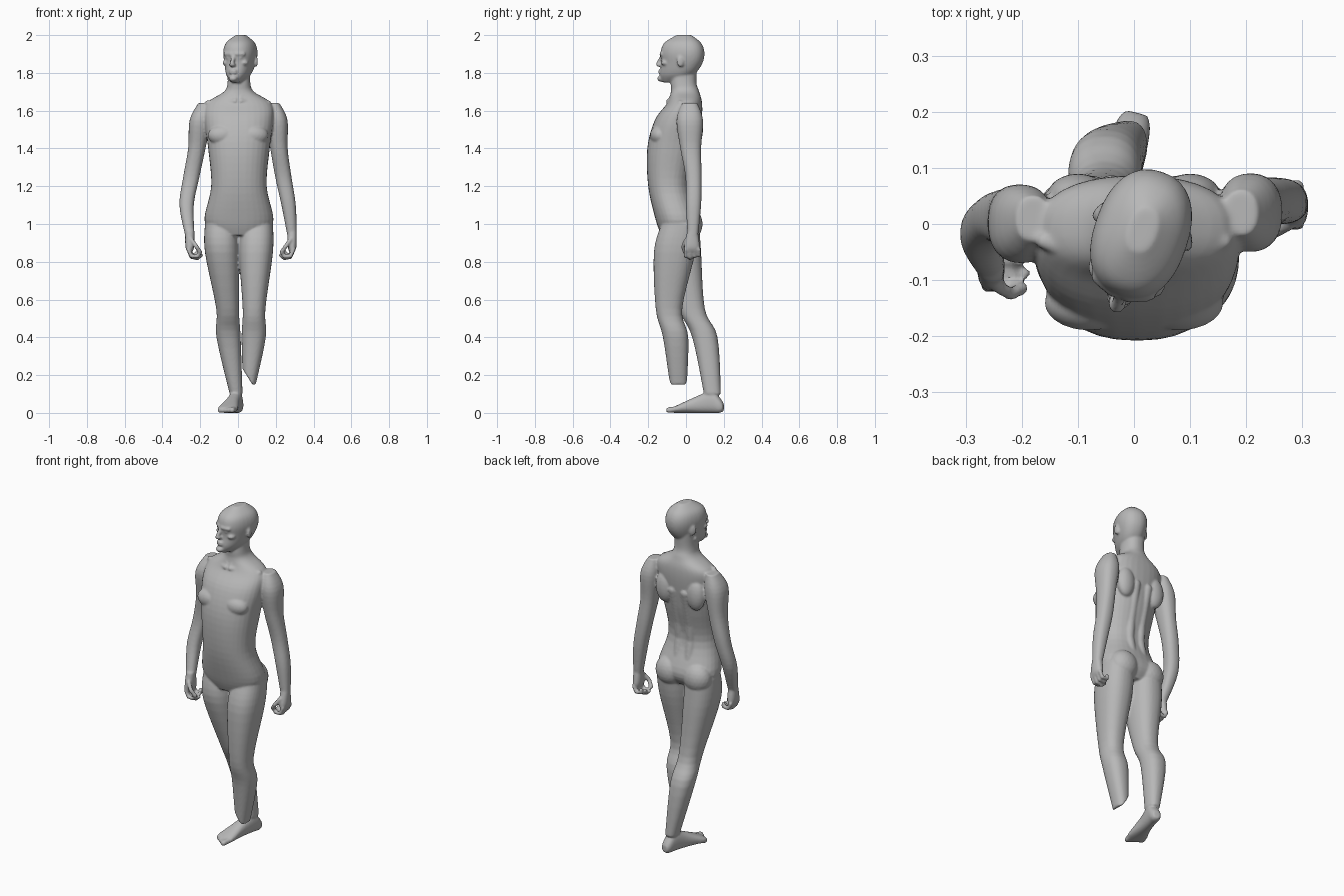
import bpy, bmesh, math
from math import cos, sin, pi, radians
from mathutils import Matrix, Vector

if "Cube" in bpy.data.objects:
    bpy.data.objects.remove(bpy.data.objects["Cube"], do_unlink=True)

bm = bmesh.new()
IDENTITY = Matrix.Identity(4)
SIDES = 32
STEPS = 5
SQUARENESS = 2.3

# One ball, reused for every muscle, finger and toe
template = bmesh.new()
bmesh.ops.create_icosphere(template, subdivisions=3, radius=1)
template.verts.index_update()
BALL_POINTS = [vertex.co.copy() for vertex in template.verts]
BALL_FACES = [[vertex.index for vertex in face.verts] for face in template.faces]
template.free()


def spline(before, start, end, after, t):
    """Smooth interpolation between the values start and end."""
    tangent_in = (end - before) / 2
    tangent_out = (after - start) / 2
    bend = start - end
    cubic = bend + bend + tangent_in + tangent_out
    return start + t * (tangent_in + t * (-bend - tangent_in - cubic + t * cubic))


def rounded(angle_value):
    """Turn a sine or cosine into its slightly squared counterpart."""
    return math.copysign(abs(angle_value) ** (2 / SQUARENESS), angle_value)


def loft(sections, matrix=IDENTITY):
    """Skin rounded sections given as (x, y, z, half width, half depth)."""
    last = len(sections) - 1
    dense = []
    for i in range(last):
        window = [sections[min(max(i + offset, 0), last)] for offset in (-1, 0, 1, 2)]
        for step in range(STEPS):
            dense.append([spline(*values, step / STEPS) for values in zip(*window)])
    dense.append(sections[last])
    rings = []
    for x, y, z, half_width, half_depth in dense:
        ring = []
        for k in range(SIDES):
            angle = 2 * pi * k / SIDES
            point = Vector((x + half_width * rounded(cos(angle)), y + half_depth * rounded(sin(angle)), z))
            ring.append(bm.verts.new(matrix @ point))
        rings.append(ring)
    for lower, upper in zip(rings, rings[1:]):
        for k in range(SIDES):
            following = (k + 1) % SIDES
            bm.faces.new((lower[k], lower[following], upper[following], upper[k]))
    bm.faces.new(list(reversed(rings[0])))
    bm.faces.new(rings[-1])


def trunk(profile, matrix=IDENTITY):
    """Loft a symmetric form from (height, half width, front, back)."""
    loft([(0, (front + back) / 2, height, half_width, (back - front) / 2)
          for height, half_width, front, back in profile], matrix)


def limb(joints, thickness):
    """Loft a limb along its joints with a shared thickness profile."""
    loft([(*joint, *size) for joint, size in zip(joints, thickness)])


def add_ball(points, matrix):
    """Add the ball's faces over moved copies of its points."""
    corners = [bm.verts.new(matrix @ point) for point in points]
    for face in BALL_FACES:
        bm.faces.new([corners[index] for index in face])


def blob(centre, radii, matrix=IDENTITY):
    """Ellipsoid muscle or feature."""
    place = matrix @ Matrix.Translation(centre) @ Matrix.Diagonal((*radii, 1))
    add_ball(BALL_POINTS, place)


def rope(points, radius, matrix=IDENTITY):
    """Chain of capsules through the points, each a ball pulled apart."""
    path = [Vector(point) for point in points]
    for start, end in zip(path, path[1:]):
        add_ball([point * radius + (end if point.dot(end - start) > 0 else start)
                  for point in BALL_POINTS], matrix)


# Left leg, cut off at a slant above the ankle
leg_thickness = [(.085, .1), (.09, .11), (.06, .07), (.064, .067), (.034, .045)]
limb([(.1, -.03, 1), (.095, -.06, .85), (.085, -.09, .55), (.083, -.055, .4), (.06, -.04, .15)],
     leg_thickness)
cut = bmesh.ops.bisect_plane(
    bm, geom=bm.verts[:] + bm.edges[:] + bm.faces[:],
    plane_co=(.02, 0, .24), plane_no=(-.8, 0, -.5), clear_outer=True)
cut_edges = [item for item in cut["geom_cut"] if isinstance(item, bmesh.types.BMEdge)]
bmesh.ops.holes_fill(bm, edges=cut_edges, sides=0)

# Right leg, trailing behind
limb([(-.09, -.03, 1), (-.085, -.03, .85), (-.055, .03, .55), (-.05, .1, .4), (-.01, .14, .1)],
     leg_thickness)

# Right foot, lofted from heel to toes and turned outwards
foot = (Matrix.Translation((-.01, .14, 0))
        @ Matrix.Rotation(radians(-14), 4, "Z") @ Matrix.Rotation(radians(90), 4, "X"))
trunk([(-.06, .02, .01, .05), (-.04, .03, 0, .08), (0, .034, 0, .12),
       (.08, .038, 0, .09), (.18, .053, 0, .045), (.21, .045, 0, .03)], foot)
for toe in range(5):
    across = .036 - toe * .019
    tip = .23 - toe * .008
    size = .015 - toe * .001
    rope([(across, .02, tip - .04), (across, size, tip)], size, foot)

# Torso and neck
trunk([(.94, .13, -.13, .04), (1.02, .183, -.16, .075), (1.2, .147, -.2, .02),
       (1.4, .163, -.205, .06), (1.55, .183, -.165, .083), (1.64, .17, -.1, .085),
       (1.7, .08, -.08, .07), (1.75, .06, -.08, .055), (1.84, .06, -.07, .06)],
      Matrix.Translation((.005, 0, 0)))

# Paired muscles of the chest, back, seat, collar and neck
for side in (-1, 1):
    blob((side * .08, -.14, 1.47), (.08, .05, .055))
    blob((side * .1, .05, 1.5), (.055, .04, .09))
    blob((side * .09, .02, 1), (.083, .068, .085))
    rope([(side * .036, .02, 1.1), (side * .036, 0, 1.2),
          (side * .036, .01, 1.3), (side * .04, .06, 1.5)], .028)
    rope([(side * .015, -.09, 1.65), (side * .16, -.03, 1.64)], .015)
    rope([(side * .05, -.01, 1.8), (side * .012, -.08, 1.66)], .014)

# Arms, the left hanging and the right with its forearm swung forward
arm_thickness = [(.03, .04), (.056, .07), (.046, .055), (.043, .043), (.038, .04), (.025, .028)]
arm_heights = (1.64, 1.55, 1.4, 1.25, 1.1, .94)
left_arm = zip((.19, .206, .217, .24, .268, .286), (.02, .02, .025, .04, .04, .036), arm_heights)
right_arm = zip((-.18, -.2, -.218, -.247, -.272, -.255), (.01, 0, .01, .01, -.02, -.075), arm_heights)
limb(left_arm, arm_thickness)
limb(right_arm, arm_thickness)


def hand(wrist, side):
    """Half closed hand below the wrist, fingers curling towards the body."""
    place = Matrix.Translation(wrist) @ Matrix.Diagonal((side, 1, 1, 1))
    trunk([(-.09, .015, -.04, .034), (-.06, .024, -.045, .038), (.02, .024, -.027, .027)], place)
    for finger in range(4):
        y = finger * .023 - .036
        shorter = abs(finger - 1) * .01
        rope([(.008, y, -.08), (-.008, y, -.12 + shorter / 2),
              (-.04, y, -.127 + shorter), (-.06 + shorter, y, -.11 + shorter)], .0105, place)
    rope([(-.01, -.035, -.03), (-.035, -.05, -.065), (-.055, -.04, -.095)], .0115, place)


hand((.286, .035, .945), 1)
hand((-.255, -.075, .945), -1)

# Head, turned towards its right
head = Matrix.Translation((.012, -.02, 0)) @ Matrix.Rotation(radians(-19), 4, "Z")
trunk([(1.75, .025, -.11, -.03), (1.79, .058, -.12, .06), (1.85, .076, -.112, .108),
       (1.91, .084, -.115, .119), (1.96, .07, -.095, .1), (2, .025, -.03, .05)], head)

# Face: nose, lips, chin, brows, cheeks and ears
rope([(0, -.11, 1.89), (0, -.136, 1.847)], .011, head)
blob((0, -.128, 1.842), (.018, .016, .01), head)
for lip_height in (1.814, 1.801):
    blob((0, -.12, lip_height), (.023, .012, .006), head)
blob((0, -.118, 1.77), (.024, .02, .017), head)
for side in (-1, 1):
    rope([(side * .014, -.111, 1.9), (side * .05, -.096, 1.9)], .011, head)
    blob((side * .032, -.1, 1.88), (.014, .01, .008), head)
    blob((side * .05, -.077, 1.853), (.022, .024, .015), head)
    ear = head @ Matrix.Translation((side * .083, .018, 1.86)) @ Matrix.Rotation(side * .4, 4, "Z")
    blob((0, 0, 0), (.008, .02, .03), ear)

# Fuse everything into one smooth skin
bmesh.ops.recalc_face_normals(bm, faces=bm.faces[:])
mesh = bpy.data.meshes.new("body")
bm.to_mesh(mesh)
bm.free()
body = bpy.data.objects.new("body", mesh)
bpy.context.collection.objects.link(body)
bpy.context.view_layer.objects.active = body
body.select_set(True)

remesh = body.modifiers.new("fuse", "REMESH")
remesh.mode = "VOXEL"
remesh.voxel_size = .006
soften = body.modifiers.new("soften", "SMOOTH")
soften.factor = .5
soften.iterations = 4
for modifier_name in ("fuse", "soften"):
    bpy.ops.object.modifier_apply(modifier=modifier_name)

# Plain grey skin
grey = bpy.data.materials.new("plain grey")
grey.use_nodes = True
colour = (.48, .48, .48, 1)
grey.diffuse_color = colour
grey.node_tree.nodes["Principled BSDF"].inputs["Base Color"].default_value = colour
body.data.materials.clear()
body.data.materials.append(grey)
bpy.ops.object.shade_smooth_by_angle(angle=radians(50))
